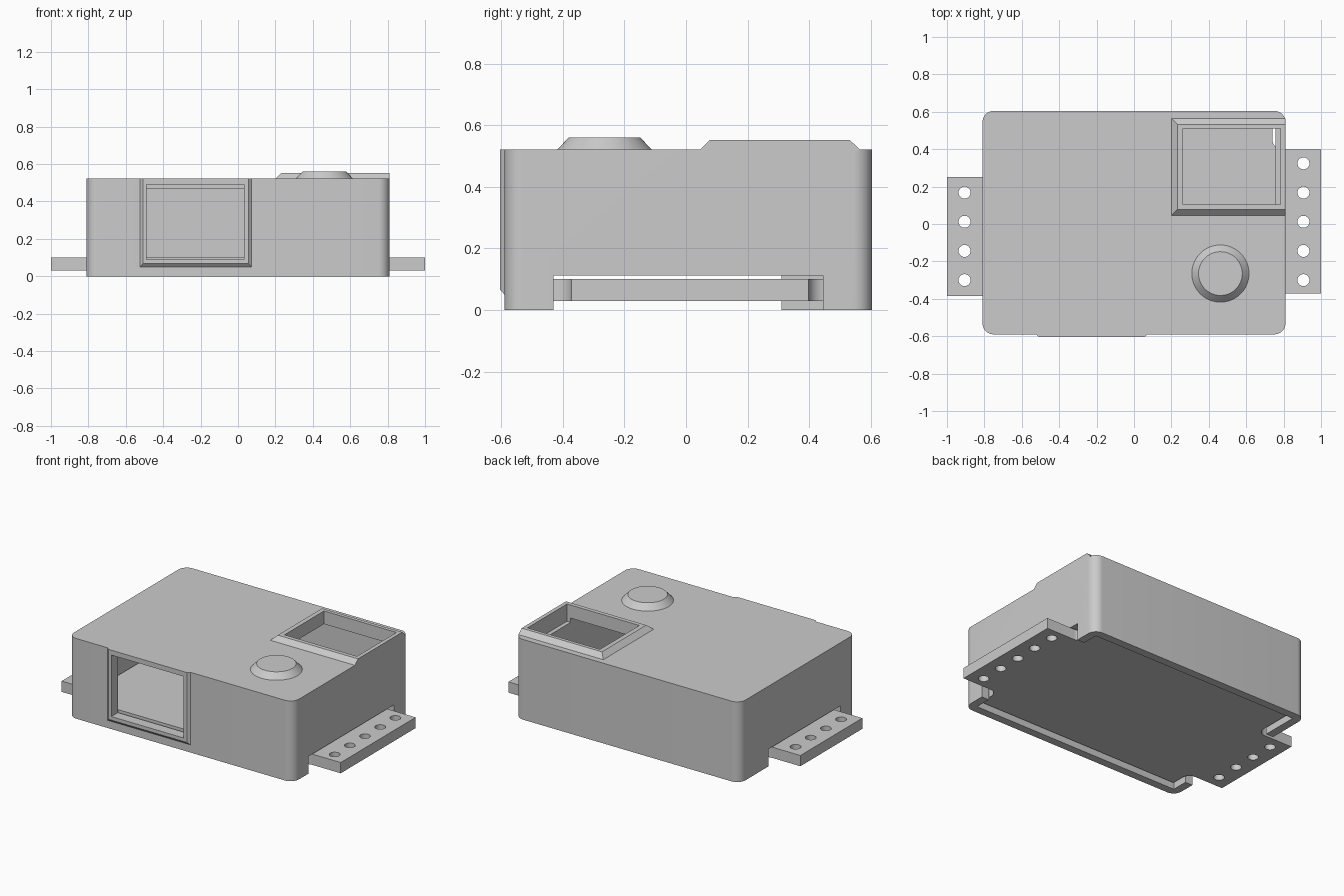
import bpy
import bmesh
from math import cos, sin, pi, radians

if "Cube" in bpy.data.objects:
    bpy.data.objects.remove(bpy.data.objects["Cube"])

grey = bpy.data.materials.new("light grey")
grey.use_nodes = True
grey.diffuse_color = (0.6, 0.6, 0.6, 1)
grey.node_tree.nodes["Principled BSDF"].inputs["Base Color"].default_value = (0.6, 0.6, 0.6, 1)


def loft(name, rings):
    """Closed solid through rings that have equal point counts."""
    bm = bmesh.new()
    loops = [[bm.verts.new(p) for p in ring] for ring in rings]
    n = len(loops[0])
    for a, b in zip(loops, loops[1:]):
        for i in range(n):
            j = (i + 1) % n
            bm.faces.new((a[i], a[j], b[j], b[i]))
    bm.faces.new(loops[0][::-1])
    bm.faces.new(loops[-1])
    bmesh.ops.recalc_face_normals(bm, faces=bm.faces)
    mesh = bpy.data.meshes.new(name)
    bm.to_mesh(mesh)
    bm.free()
    mesh.materials.append(grey)
    ob = bpy.data.objects.new(name, mesh)
    bpy.context.collection.objects.link(ob)
    return ob


def prism(name, outline, z0, z1):
    return loft(name, [[(x, y, z) for x, y in outline] for z in (z0, z1)])


def rect(x0, x1, y0, y1):
    return [(x0, y0), (x1, y0), (x1, y1), (x0, y1)]


def arc(cx, cy, r, start, end, steps=10):
    return [(cx + r * cos(radians(start + (end - start) * i / steps)),
             cy + r * sin(radians(start + (end - start) * i / steps)))
            for i in range(steps + 1)]


def combine(ob, tool, operation):
    """Apply a boolean and discard the tool."""
    mod = ob.modifiers.new(operation, 'BOOLEAN')
    mod.operation, mod.solver, mod.object = operation, 'EXACT', tool
    bpy.context.view_layer.update()
    graph = bpy.context.evaluated_depsgraph_get()
    mesh = bpy.data.meshes.new_from_object(ob.evaluated_get(graph))
    ob.modifiers.clear()
    ob.data = mesh
    bpy.data.objects.remove(tool)


def smooth(ob):
    bpy.ops.object.select_all(action='DESELECT')
    ob.select_set(True)
    bpy.context.view_layer.objects.active = ob
    bpy.ops.object.shade_smooth_by_angle(angle=radians(30))


# Case shell with rounded vertical corners
HX, Y0, Y1, TOP, R = 0.81, -0.59, 0.605, 0.522, 0.06
outline = (arc(HX - R, Y1 - R, R, 0, 90) + arc(R - HX, Y1 - R, R, 90, 180)
           + arc(R - HX, Y0 + R, R, 180, 270) + arc(HX - R, Y0 + R, R, 270, 360))
case = prism("case", outline, 0, TOP)

# Raised chamfered surrounds for the front window and the top well
window_rim = loft("window_rim", [
    [(x0, y, z0), (x1, y, z0), (x1, y, TOP), (x0, y, TOP)]
    for x0, x1, y, z0 in ((-0.525, 0.072, -0.57, 0.05),
                          (-0.525, 0.072, Y0, 0.05),
                          (-0.508, 0.055, -0.605, 0.067))])
well_rim = loft("well_rim", [
    [(x, y, z) for x, y in rect(x0, HX, y0, y1)]
    for x0, y0, y1, z in ((0.2, 0.046, 0.565, TOP - 0.004),
                          (0.2, 0.046, 0.565, TOP),
                          (0.232, 0.077, 0.533, 0.552))])
combine(case, window_rim, 'UNION')
combine(case, well_rim, 'UNION')

# Hollow inside, openings and end slots
IX, IY0, IY1 = 0.757, -0.537, 0.552
cuts = [
    (rect(-IX, IX, IY0, IY1), -0.1, 0.467),
    (rect(-0.488, 0.033, -0.7, -0.5), 0.09, 0.49),
    (rect(0.262, 0.784, 0.104, 0.51), 0.44, 0.7),
    (rect(0.7, 0.9, -0.43, 0.445), -0.1, 0.112),
    (rect(-0.9, -0.7, -0.43, 0.31), -0.1, 0.112),
]
for shape, z0, z1 in cuts:
    combine(case, prism("cutter", shape, z0, z1), 'DIFFERENCE')
smooth(case)

# Base plate with filleted mounting tabs at both ends
PX, PY0, PY1, F = 0.74, -0.52, 0.535, 0.055
RT0, RT1, LT0, LT1 = -0.372, 0.398, -0.385, 0.252
plate_outline = (
    [(-PX, PY0), (PX, PY0)]
    + arc(PX + F, RT0 - F, F, 180, 90) + [(1, RT0), (1, RT1)]
    + arc(PX + F, RT1 + F, F, 270, 180) + [(PX, PY1), (-PX, PY1)]
    + arc(-PX - F, LT1 + F, F, 0, -90) + [(-1, LT1), (-1, LT0)]
    + arc(-PX - F, LT0 - F, F, 90, 0))
plate = prism("base_plate", plate_outline, 0.03, 0.1)
for side, count in ((-1, 4), (1, 5)):
    for i in range(count):
        ring = arc(side * 0.906, -0.3 + i * 0.156, 0.032, 0, 350, 35)
        combine(plate, prism("cutter", ring, -0.1, 0.3), 'DIFFERENCE')
smooth(plate)

# Tapered round button on the lid
button = loft("button", [
    [(x, y, z) for x, y in arc(0.462, -0.265, r, 0, 354, 59)]
    for r, z in ((0.153, TOP - 0.002), (0.153, TOP), (0.117, 0.56))])
smooth(button)
